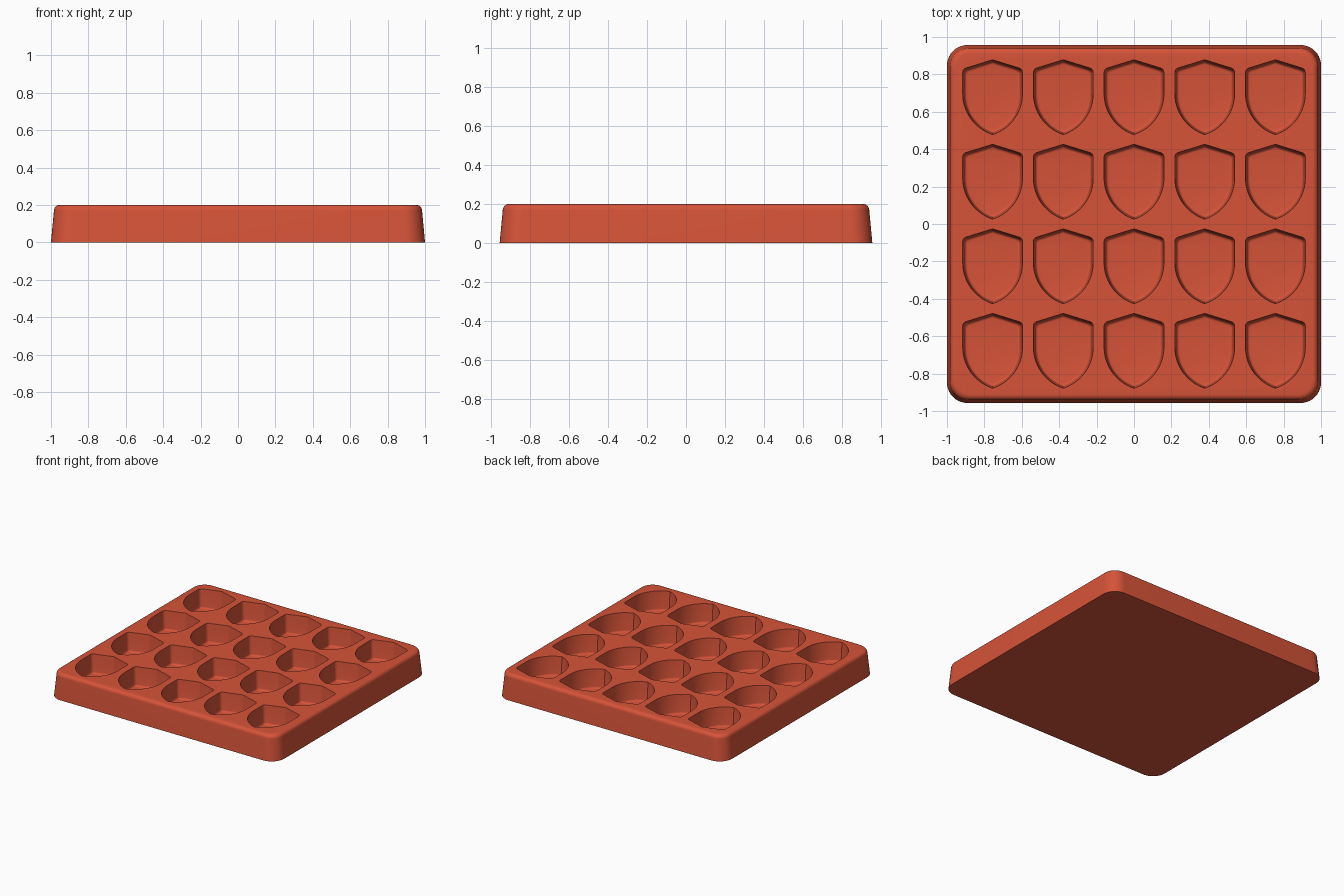
import bpy, bmesh
from math import sin, cos, pi, asin

cube = bpy.data.objects.get("Cube")
if cube:
    bpy.data.objects.remove(cube)

clay = bpy.data.materials.new("terracotta_red")
colour = (0.67, 0.087, 0.04, 1)
clay.diffuse_color = colour
clay.use_nodes = True
clay.node_tree.nodes["Principled BSDF"].inputs["Base Color"].default_value = colour

HEIGHT, FLOOR = 0.2, 0.05


def arc(cx, cy, r, start, end, steps):
    return [(cx + r * cos(start + (end - start) * i / steps),
             cy + r * sin(start + (end - start) * i / steps)) for i in range(steps + 1)]


def rounded_rect(hx, hy, r):
    pts = []
    for i, (sx, sy) in enumerate([(1, 1), (-1, 1), (-1, -1), (1, -1)]):
        pts += arc(sx * (hx - r), sy * (hy - r), r, i * pi / 2, (i + 1) * pi / 2, 10)
    return pts


def shield(inset):
    # Right half from bottom point up to the peak, then mirrored
    radius = 0.231
    half = arc(0.16 - radius, 0.02, radius, -asin(0.22 / radius), 0, 14)
    half += arc(0.135, 0.132, 0.025, 0, pi * 0.4, 5)
    half.append((0, 0.2))
    outline = half + [(-x, y) for x, y in half[-2:0:-1]]
    return [(x * (1 - inset / 0.16), y * (1 - inset / 0.2)) for x, y in outline]


def loft(bm, sections):
    # Closed solid through (outline, z) sections, listed bottom to top
    rings = [[bm.verts.new((x, y, z)) for x, y in pts] for pts, z in sections]
    for low, high in zip(rings, rings[1:]):
        for i in range(len(low)):
            j = (i + 1) % len(low)
            bm.faces.new((low[i], low[j], high[j], high[i]))
    bm.faces.new(rings[0][::-1])
    bm.faces.new(rings[-1])


def make_object(name, bm):
    bmesh.ops.recalc_face_normals(bm, faces=bm.faces)
    mesh = bpy.data.meshes.new(name)
    bm.to_mesh(mesh)
    bm.free()
    mesh.materials.append(clay)
    obj = bpy.data.objects.new(name, mesh)
    bpy.context.collection.objects.link(obj)
    return obj


# Tapered tray body with a rounded upper rim
fillet = 0.03
profile = [(0, 0)]
for i in range(7):
    a = i / 6 * pi / 2
    profile.append((0.016 + fillet * (1 - cos(a)), HEIGHT - fillet + fillet * sin(a)))
bm = bmesh.new()
loft(bm, [(rounded_rect(1 - d, 0.957 - d, 0.11 - d * 0.6), z) for d, z in profile])
tray = make_object("tray", bm)

# Shield pocket cutters with draft and a rounded floor edge
r = 0.015
pocket = [(0.01 + r * (1 - sin(i / 4 * pi / 2)), FLOOR + r * (1 - cos(i / 4 * pi / 2)))
          for i in range(5)]
pocket += [(0, HEIGHT), (-0.002, HEIGHT + 0.03)]
bm = bmesh.new()
for col in range(5):
    for row in range(4):
        cx, cy = (col - 2) * 0.378, (row - 1.5) * 0.452
        loft(bm, [([(x + cx, y + cy) for x, y in shield(d)], z) for d, z in pocket])
cutter = make_object("pocket_cutter", bm)
cutter.hide_render = True

cut = tray.modifiers.new("pockets", "BOOLEAN")
cut.operation = "DIFFERENCE"
cut.solver = "EXACT"
cut.object = cutter
bpy.ops.object.select_all(action="DESELECT")
bpy.context.view_layer.objects.active = tray
tray.select_set(True)
bpy.ops.object.modifier_apply(modifier=cut.name)
bpy.data.objects.remove(cutter)

bpy.ops.object.shade_smooth_by_angle(angle=pi / 6)
